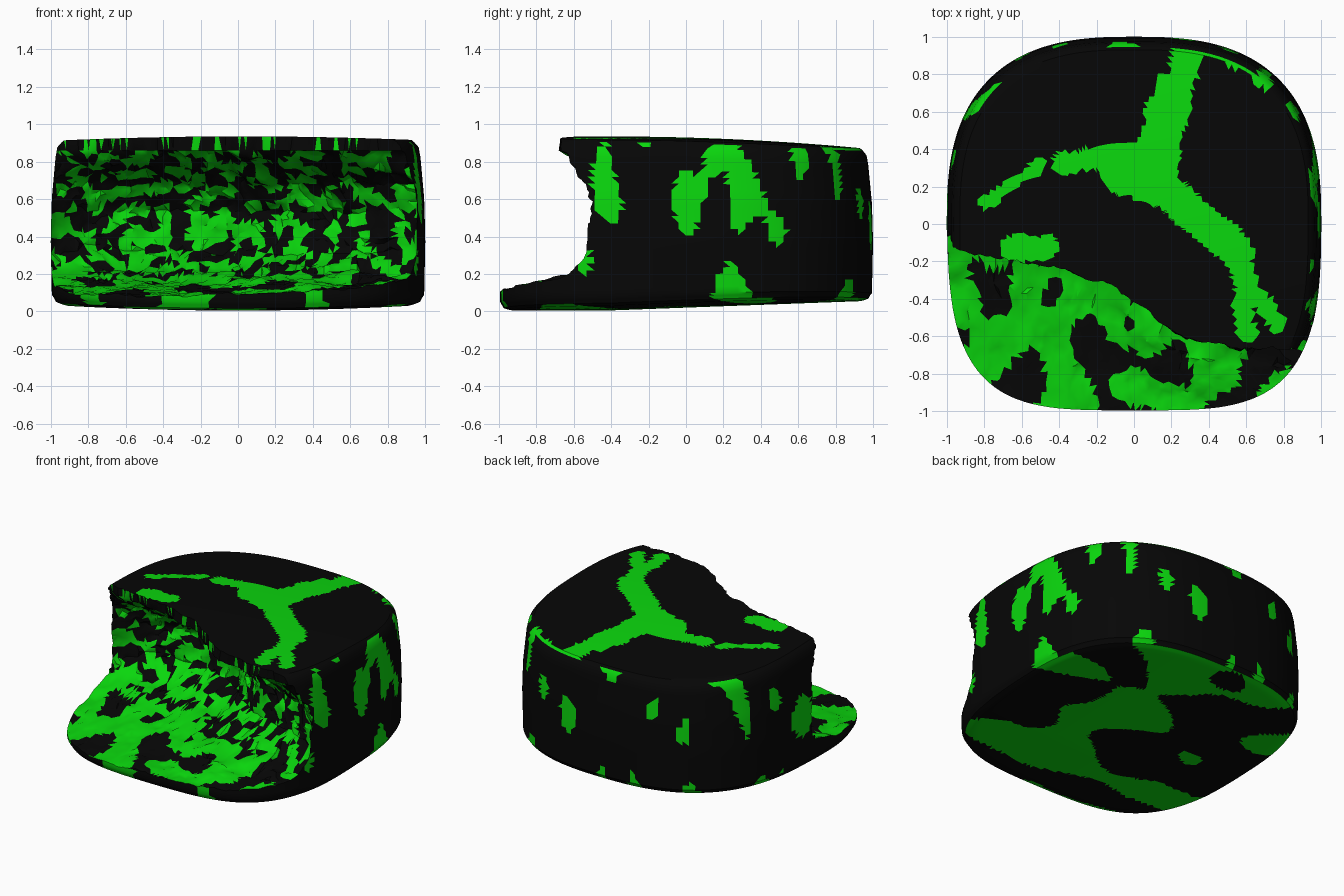
import bpy, bmesh, math, random
from mathutils import Vector, noise

if "Cube" in bpy.data.objects:
    bpy.data.objects.remove(bpy.data.objects["Cube"])

random.seed(4)


def material(name, col):
    m = bpy.data.materials.new(name)
    m.diffuse_color = (*col, 1)
    m.use_nodes = True
    m.node_tree.nodes["Principled BSDF"].inputs["Base Color"].default_value = m.diffuse_color
    return m


BLACK = material("black_icing", (0.002, 0.002, 0.002))
GREEN = material("green_filling", (0.003, 0.68, 0.004))


def lerp_path(pts, t):
    """Piecewise linear lookup: pts are tuples whose first item is the key."""
    for a, b in zip(pts, pts[1:]):
        if t <= b[0]:
            k = max(0, (t - a[0]) / (b[0] - a[0]))
            return [p + (q - p) * k for p, q in zip(a[1:], b[1:])]
    return list(pts[-1][1:])


def make_object(name, bm):
    bmesh.ops.recalc_face_normals(bm, faces=bm.faces)
    me = bpy.data.meshes.new(name)
    bm.to_mesh(me)
    bm.free()
    ob = bpy.data.objects.new(name, me)
    bpy.context.collection.objects.link(ob)
    me.materials.append(BLACK)
    me.materials.append(GREEN)
    return ob


def seg_dist(p, a, b):
    a, b = Vector(a), Vector(b)
    k = max(0, min(1, (p - a).dot(b - a) / (b - a).length_squared))
    return (p - a - (b - a) * k).length


# Green cracks on the top: x1, y1, x2, y2, half width
CRACKS = [(0.27, 0.88, 0.25, 0.75, 0.08), (0.35, 0.92, 0.5, 0.9, 0.03), (0.25, 0.8, 0.1, 0.6, 0.07),
          (0.2, 0.7, 0.1, 0.2, 0.11), (0.1, 0.3, -0.05, 0.3, 0.14), (0.1, 0.38, -0.38, 0.33, 0.06),
          (-0.5, 0.32, -0.8, 0.12, 0.035), (0.15, 0.2, 0.55, -0.15, 0.09),
          (0.57, -0.12, 0.6, -0.6, 0.055), (0.6, -0.3, 0.76, -0.52, 0.05),
          (-0.65, -0.12, -0.48, -0.13, 0.07), (0.5, 0.88, 0.7, 0.75, 0.03)]


def is_green_body(c, n):
    wob = noise.noise(c * 9) * 0.03
    if n.z > 0.7:
        p = Vector((c.x, c.y))
        return any(seg_dist(p, k[:2], k[2:4]) < k[4] + wob for k in CRACKS)
    if n.z < -0.7:
        return noise.noise(Vector((c.x * 1.6, c.y * 2.6, 3.1))) > 0.03
    return noise.noise(Vector((c.x * 5.5, c.y * 5.5, c.z * 2.6 + 7))) + wob * 3 > 0.24


# Rounded-square body: rings from bottom centre to top centre (radius, bottom/top blend, lift)
def top_z(x, y):
    return 0.935 - 0.022 * x * x - 0.035 * max(0, y + 0.4) ** 2


def bottom_z(x, y):
    return 0.005 + 0.03 * x * x + 0.05 * max(0, (y + 0.4) / 1.35)


SEG = 160
flat = [0.031 * i for i in range(1, 31)]
rings = [(s, 0, 0) for s in flat] + [(0.95, 0, 0.004), (0.975, 0, 0.012), (0.985, 0, 0.03)]
for i in range(22):
    t = i / 21
    s = lerp_path([(0, 0.994), (0.4, 1.0), (0.7, 0.994), (1, 0.974)], t)[0]
    rings.append((s, 0.05 + 0.85 * t, 0))
rings += [(0.965, 1, -0.035), (0.945, 1, -0.012)] + [(s, 1, 0) for s in reversed(flat)]

bm = bmesh.new()
loops = []
for s, t, lift in rings:
    loop = []
    for i in range(SEG):
        a = 2 * math.pi * i / SEG
        ca, sa = math.cos(a), math.sin(a)
        n = 2.7 if sa > 0 else 2.7 - sa
        r = s / (abs(ca) ** n + abs(sa) ** n) ** (1 / n)
        x, y = r * ca, r * sa
        zb, zt = bottom_z(x, y), top_z(x, y)
        loop.append(bm.verts.new((x, y, zb + (zt - zb) * t + lift)))
    loops.append(loop)
for a, b in zip(loops, loops[1:]):
    for i in range(SEG):
        j = (i + 1) % SEG
        bm.faces.new((a[i], a[j], b[j], b[i]))
for loop, z in ((loops[0], bottom_z(0, 0)), (loops[-1], top_z(0, 0))):
    c = bm.verts.new((0, 0, z))
    for i in range(SEG):
        bm.faces.new((loop[i], loop[(i + 1) % SEG], c))
bmesh.ops.triangulate(bm, faces=bm.faces)
bmesh.ops.recalc_face_normals(bm, faces=bm.faces)
for f in bm.faces:
    f.smooth = True
    f.material_index = int(is_green_body(f.calc_center_median(), f.normal))
body = make_object("bitten_cake", bm)

# Bite cutter: a rough concave profile swept across x, closed towards the front
EDGE = [(-1.3, -0.08), (-0.98, -0.12), (-0.85, -0.17), (-0.6, -0.2), (-0.35, -0.25), (-0.1, -0.34),
        (0.1, -0.5), (0.28, -0.61), (0.5, -0.66), (0.85, -0.67), (1.3, -0.67)]
# step along bite, share of floor run, overhang depth, height
PROFILE = [(0, 1, 0, 0.08), (0.2, 0.5, 0, 0.11), (0.38, 0.12, 0.0, 0.16), (0.48, 0, 0.4, 0.21),
           (0.56, 0, 0.9, 0.32), (0.7, 0, 1, 0.54), (0.8, 0, 0.75, 0.68),
           (0.92, 0, 0.15, 0.82), (0.96, 0, 0, 0.86), (1, 0, 0, 1.15)]
NX, NT = 80, 50
bm = bmesh.new()
grid = []
for i in range(NX + 1):
    x0 = -1.25 + 2.5 * i / NX
    col = []
    for j in range(NT + 1):
        t = j / NT
        edge = lerp_path(EDGE, x0)[0]
        run, over, z = lerp_path(PROFILE, t)
        if t < 0.38:   # floor front is lower on the left
            z *= 1 + 0.2 * run * max(-1, min(1, x0))
        depth = 0.09 + 0.38 * max(0, 1 - x0 ** 4)
        p = Vector((x0, edge + depth * over + run * (-1.25 - edge), z))
        rough = 0.02 if 0 < j < NT else 0
        q = noise.noise_vector(p * 6) * rough * 1.6
        q += Vector([random.uniform(-1, 1) * rough * 0.5 for _ in range(3)])
        if t > 0.95:
            q.z = 0
        if t < 0.35:
            q.z *= 0.6
        if i in (0, NX):
            q.x = 0
        col.append(bm.verts.new(p + q))
    col.append(bm.verts.new((x0, -1.25, 1.15)))
    grid.append(col)
for a, b in zip(grid, grid[1:]):
    for j in range(NT + 1):
        bm.faces.new((a[j], a[j + 1], b[j + 1], b[j]))
    bm.faces.new((a[-1], a[0], b[0], b[-1]))
bm.faces.new(grid[0])
bm.faces.new(grid[-1])
bmesh.ops.triangulate(bm, faces=bm.faces)
for f in bm.faces:
    c = f.calc_center_median()
    on_floor = c.z < 0.2
    k, limit, mix = (5, -0.06, 0.05) if on_floor else (11, -0.04, 0.1)
    if c.z > 0.68:
        limit = 0.04
    if c.z > 0.86:
        limit = 0.3
    f.material_index = int(noise.noise(c * k) + random.uniform(-mix, mix) > limit)
    f.smooth = True
cutter = make_object("bite_cutter", bm)
cutter.hide_render = True

# Cut the bite out of the body
mod = body.modifiers.new("bite", "BOOLEAN")
mod.operation = "DIFFERENCE"
mod.solver = "EXACT"
mod.object = cutter
bpy.context.view_layer.objects.active = body
body.select_set(True)
bpy.ops.object.modifier_apply(modifier=mod.name)
bpy.data.objects.remove(cutter)
bpy.ops.object.shade_smooth_by_angle(angle=math.radians(35))
